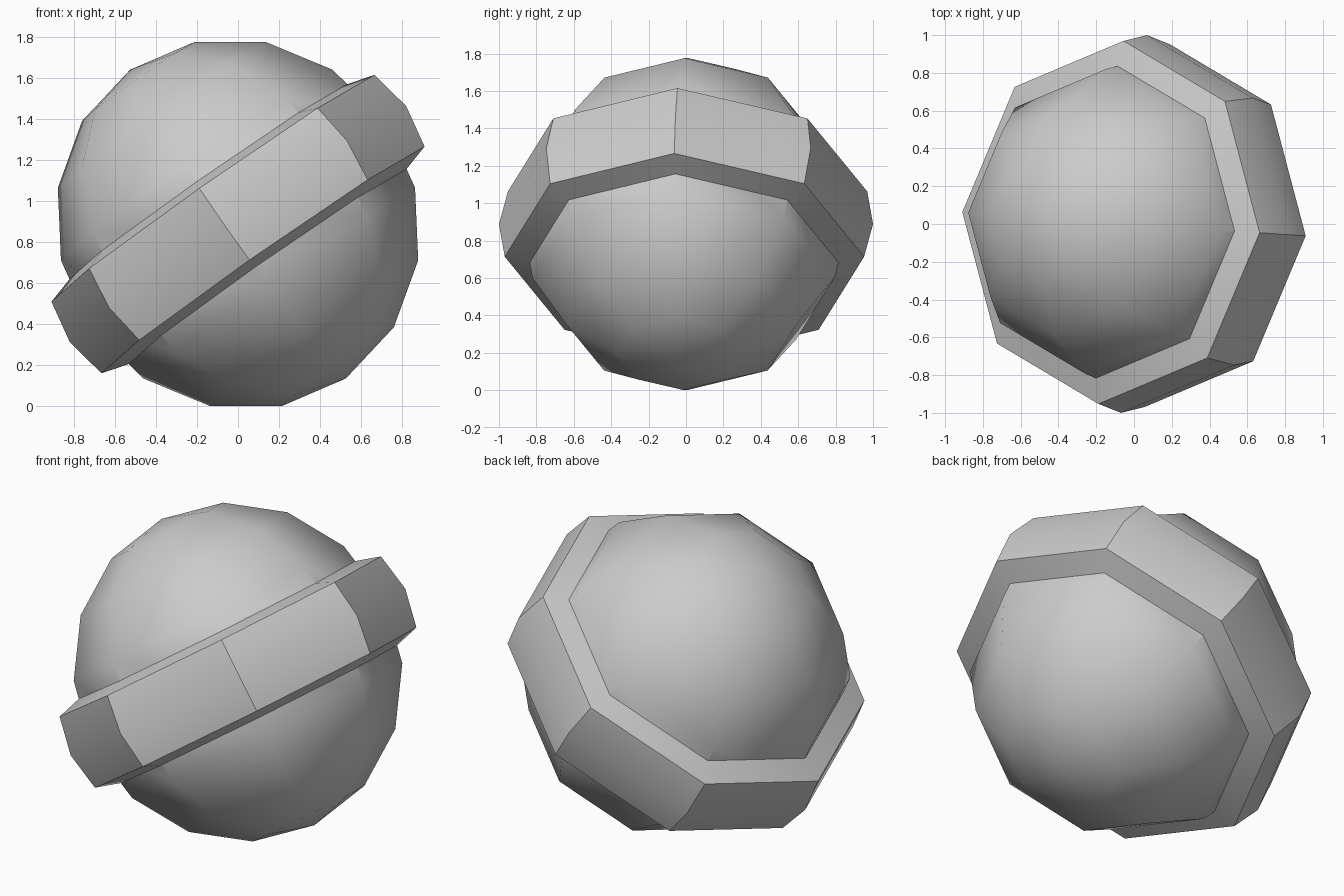
import bpy, bmesh, math

if "Cube" in bpy.data.objects:
    bpy.data.objects.remove(bpy.data.objects["Cube"])

SIDES = 8
CENTRE = (0, 0, 0.888)
TILT = (0, math.radians(-35), math.radians(-3.95))


def finish(obj):
    """Tilt the part into place and smooth its shallow edges."""
    obj.location = CENTRE
    obj.rotation_euler = TILT
    bpy.ops.object.select_all(action='DESELECT')
    obj.select_set(True)
    bpy.context.view_layer.objects.active = obj
    bpy.ops.object.shade_smooth_by_angle(angle=math.radians(40))


def lathe_ring(name, profile):
    """Sweep a closed (radius, height) profile around the z axis."""
    bm = bmesh.new()
    rings = []
    for i in range(SIDES):
        a = 2 * math.pi * i / SIDES
        rings.append([bm.verts.new((r * math.cos(a), r * math.sin(a), h)) for r, h in profile])
    n = len(profile)
    for i in range(SIDES):
        p, q = rings[i], rings[(i + 1) % SIDES]
        for j in range(n):
            k = (j + 1) % n
            bm.faces.new((p[j], q[j], q[k], p[k]))
    bmesh.ops.recalc_face_normals(bm, faces=bm.faces)
    mesh = bpy.data.meshes.new(name)
    bm.to_mesh(mesh)
    bm.free()
    obj = bpy.data.objects.new(name, mesh)
    bpy.context.collection.objects.link(obj)
    return obj


# Slightly elongated low-poly ball
bpy.ops.mesh.primitive_uv_sphere_add(segments=SIDES, ring_count=8, radius=1)
ball = bpy.context.object
ball.name = "ball"
ball.scale = (0.876, 0.876, 0.918)
bpy.ops.object.transform_apply(location=False, rotation=False, scale=True)
finish(ball)

# Raised band around the equator, with sloping side walls
band = lathe_ring("band", [(0.75, -0.275), (0.963, -0.213), (1.0023, 0),
                           (0.963, 0.213), (0.75, 0.275)])
finish(band)
